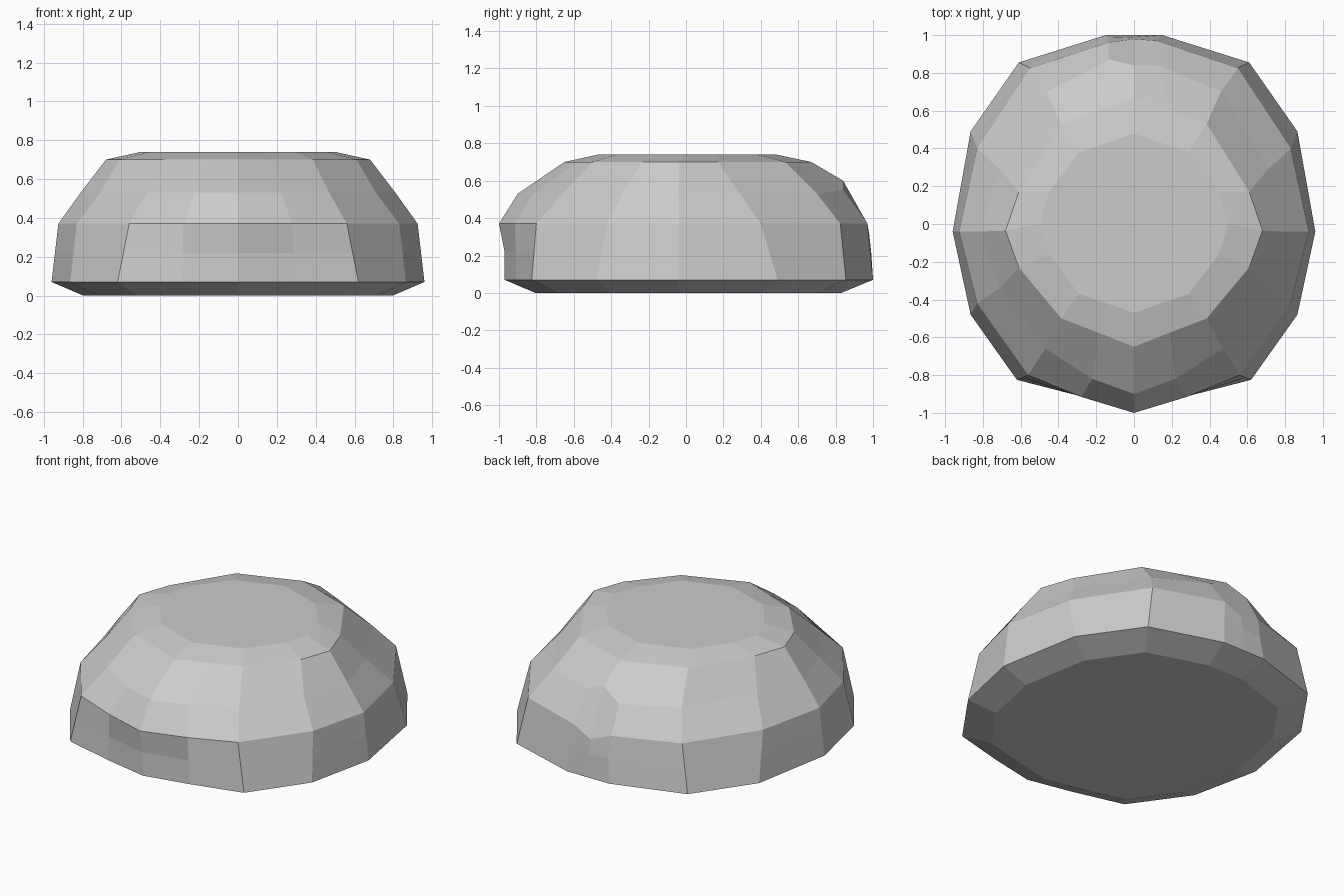
import bpy, bmesh
from mathutils import Vector

if "Cube" in bpy.data.objects:
    bpy.data.objects.remove(bpy.data.objects["Cube"])

# Half outlines (front centre -> right side -> back centre), one per height
LOWER = [(0, -.97), (.29, -.91), (.62, -.825), (.865, -.48), (.96, -.04),
         (.865, .49), (.61, .855), (.15, 1), (0, 1)]
WAIST = [(0, -1), (.28, -.915), (.56, -.80), (.83, -.42), (.925, -.04),
         (.83, .40), (.55, .825), (.12, .97), (0, .98)]
SHOULDER = [(0, -.90), (.22, -.82), (.47, -.66), (.71, -.34), (.81, -.04),
            (.71, .29), (.46, .70), (.13, .84), (0, .84)]
CROWN = [(0, -.65), (.19, -.575), (.385, -.50), (.61, -.23), (.68, -.035),
         (.61, .17), (.385, .53), (.19, .60), (0, .67)]
TOP = [(0, -.47), (.145, -.42), (.29, -.37), (.45, -.16), (.50, 0),
       (.45, .17), (.29, .38), (.145, .43), (0, .48)]


def ring(half, z):
    """Mirror a half outline into a full closed ring."""
    right = [Vector((x, y, z)) for x, y in half]
    left = [Vector((-x, y, z)) for x, y in half[-2:0:-1]]
    return right + left


base = [Vector((p.x * .83, p.y * .83, .0)) for p in ring(LOWER, 0)]
lower, waist = ring(LOWER, .07), ring(WAIST, .37)
shoulder = ring(SHOULDER, .53)

# Mid band sits slightly inside at the front, under the waist lip
mid = [a.lerp(b, .5) for a, b in zip(lower, waist)]
for i in (0, 1, 15):
    mid[i].y = lower[i].y

# Raised, chipped area at the back
waist[8].z = .31
shoulder[8].z = .60
shoulder[7].z = .55
shoulder[9] = Vector((-.13, .87, .53))
waist[9] = Vector((-.14, .96, .36))

rings = [base, lower, mid, waist, shoulder, ring(CROWN, .70), ring(TOP, .74)]

# Faceted stone body: loft the rings and cap both ends
bm = bmesh.new()
loops = [[bm.verts.new(p) for p in r] for r in rings]
for a, b in zip(loops, loops[1:]):
    n = len(a)
    for i in range(n):
        j = (i + 1) % n
        bm.faces.new((a[i], a[j], b[j], b[i]))
bm.faces.new(loops[0][::-1])
bm.faces.new(loops[-1])
bmesh.ops.recalc_face_normals(bm, faces=bm.faces[:])
mesh = bpy.data.meshes.new("faceted_stone")
bm.to_mesh(mesh)
bm.free()
bpy.context.collection.objects.link(bpy.data.objects.new("faceted_stone", mesh))
